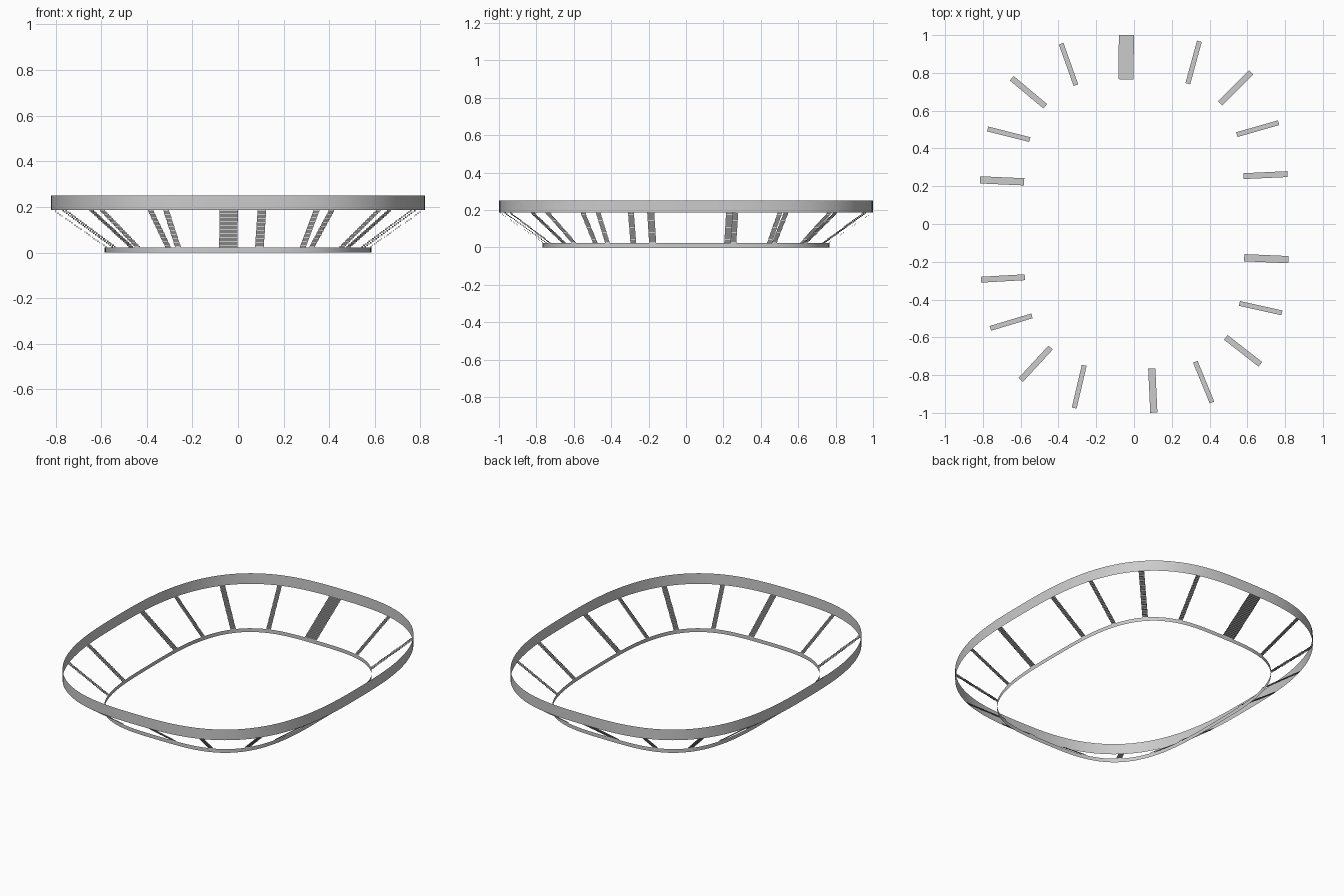
import bpy, bmesh
from math import radians, cos, sin
from mathutils import Vector

if "Cube" in bpy.data.objects:
    bpy.data.objects.remove(bpy.data.objects["Cube"], do_unlink=True)

grey = bpy.data.materials.new("light_grey")
grey.use_nodes = True
colour = (0.6, 0.6, 0.6, 1)
grey.diffuse_color = colour
grey.node_tree.nodes["Principled BSDF"].inputs["Base Color"].default_value = colour

# Outline of each ring: half width, half length, squareness
UPPER = (0.82, 1.0, 2.8)
LOWER = (0.585, 0.766, 3.25)
LOW_TOP, HIGH_BOTTOM, HIGH_TOP = 0.023, 0.186, 0.251
STEPS = 28
SEGMENTS = 128


def rim(outline, degrees, z=0):
    """Point on a rounded-rectangle outline in the given direction."""
    a, b, n = outline
    c, s = cos(radians(degrees)), sin(radians(degrees))
    r = (abs(c / a) ** n + abs(s / b) ** n) ** (-1 / n)
    return Vector((r * c, r * s, z))


def strip(name, pairs, closed=False):
    """Surface made of quads between successive pairs of points."""
    bm = bmesh.new()
    rows = [[bm.verts.new(p) for p in pair] for pair in pairs]
    following = rows[1:] + rows[:1] if closed else rows[1:]
    for (a, b), (c, d) in zip(rows, following):
        bm.faces.new((a, c, d, b))
    mesh = bpy.data.meshes.new(name)
    bm.to_mesh(mesh)
    bm.free()
    mesh.materials.append(grey)
    obj = bpy.data.objects.new(name, mesh)
    bpy.context.collection.objects.link(obj)
    return obj


def band(name, outline, bottom, top):
    angles = [360 * i / SEGMENTS for i in range(SEGMENTS)]
    obj = strip(name, [(rim(outline, t, bottom), rim(outline, t, top))
                       for t in angles], closed=True)
    obj.data.shade_smooth()


def stair(name, low_angle, high_angle, width):
    start, end = rim(LOWER, low_angle), rim(UPPER, high_angle)
    run = end - start
    side = Vector((run.y, -run.x, 0)).normalized() * width / 2
    pairs = []
    for i in range(STEPS + 1):
        centre = start + run * i / STEPS
        # each riser is followed by a tread
        for level in (i, i + 1):
            if level <= STEPS:
                z = LOW_TOP + (HIGH_BOTTOM - LOW_TOP) * level / STEPS
                p = centre + Vector((0, 0, z))
                pairs.append((p - side, p + side))
    strip(name, pairs)


# Vertical wall bands
band("upper_band", UPPER, HIGH_BOTTOM, HIGH_TOP)
band("lower_band", LOWER, 0, LOW_TOP)

# Stairs: direction at the lower ring, direction at the upper ring, width
WIDE, MEDIUM, SLIM, THIN = 0.08, 0.038, 0.031, 0.026
STAIRS = [
    (69, 70.3, THIN), (54.5, 52.3, SLIM), (41, 35, THIN), (23.6, 18, SLIM),
    (-17, -13, MEDIUM), (-37, -31, THIN), (-51, -48, SLIM), (-66, -66.4, THIN),
    (-83, -84, MEDIUM), (-109.4, -108, THIN), (-124, -126, SLIM),
    (-138, -144, THIN), (-154, -160, SLIM), (159, 164, MEDIUM),
    (141, 147, THIN), (127, 130, SLIM), (112.7, 112, THIN), (93.2, 92.3, WIDE),
]
for number, (low, high, width) in enumerate(STAIRS, 1):
    stair(f"stair_{number}", low, high, width)
